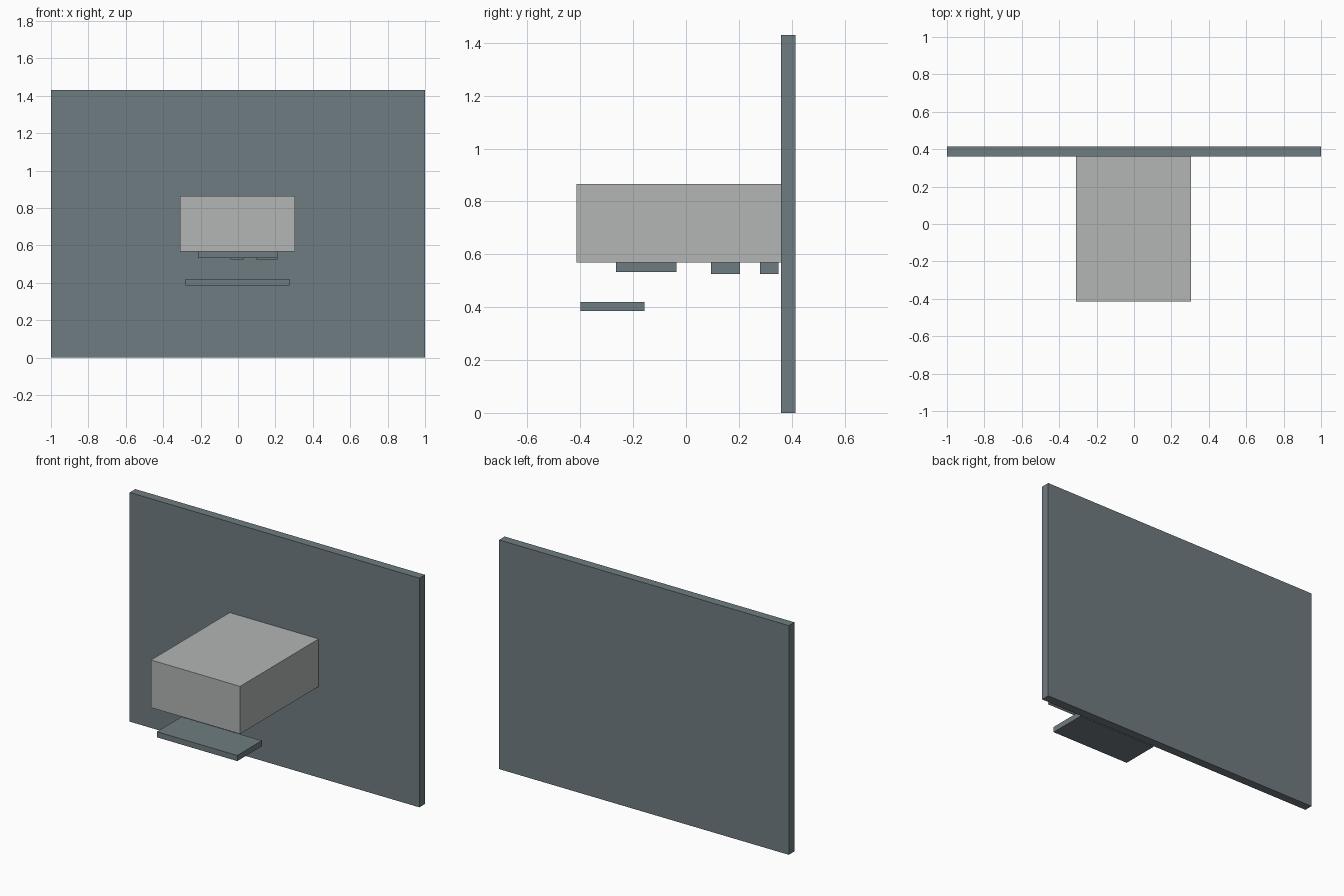
import bpy
import bmesh

if "Cube" in bpy.data.objects:
    bpy.data.objects.remove(bpy.data.objects["Cube"])


def material(name, colour):
    m = bpy.data.materials.new(name)
    m.diffuse_color = (*colour, 1.0)
    m.use_nodes = True
    m.node_tree.nodes["Principled BSDF"].inputs["Base Color"].default_value = m.diffuse_color
    return m


slate = material("slate_grey", (0.159, 0.202, 0.220))
light = material("light_grey", (0.445, 0.465, 0.462))


def box(name, x, y, z, mat):
    """Box spanning the given (low, high) ranges on each axis."""
    bm = bmesh.new()
    bmesh.ops.create_cube(bm, size=1.0)
    for v in bm.verts:
        v.co = [lo + (c + 0.5) * (hi - lo) for c, (lo, hi) in zip(v.co, (x, y, z))]
    mesh = bpy.data.meshes.new(name)
    bm.to_mesh(mesh)
    bm.free()
    mesh.materials.append(mat)
    obj = bpy.data.objects.new(name, mesh)
    bpy.context.collection.objects.link(obj)
    return obj


# Upright back panel and the housing that projects from it
box("back_panel", (-1.0, 1.0), (0.36, 0.415), (0.0, 1.43), slate)
box("housing", (-0.31, 0.305), (-0.415, 0.36), (0.568, 0.865), light)

# Plate and two small blocks fixed to the underside of the housing
box("underside_plate", (-0.215, 0.21), (-0.265, -0.035), (0.532, 0.568), slate)
box("side_block", (0.095, 0.21), (0.095, 0.205), (0.526, 0.568), slate)
box("rear_block", (-0.04, 0.03), (0.28, 0.35), (0.526, 0.568), slate)

# Separate tray hanging below the front
box("lower_tray", (-0.28, 0.275), (-0.40, -0.157), (0.385, 0.42), slate)
